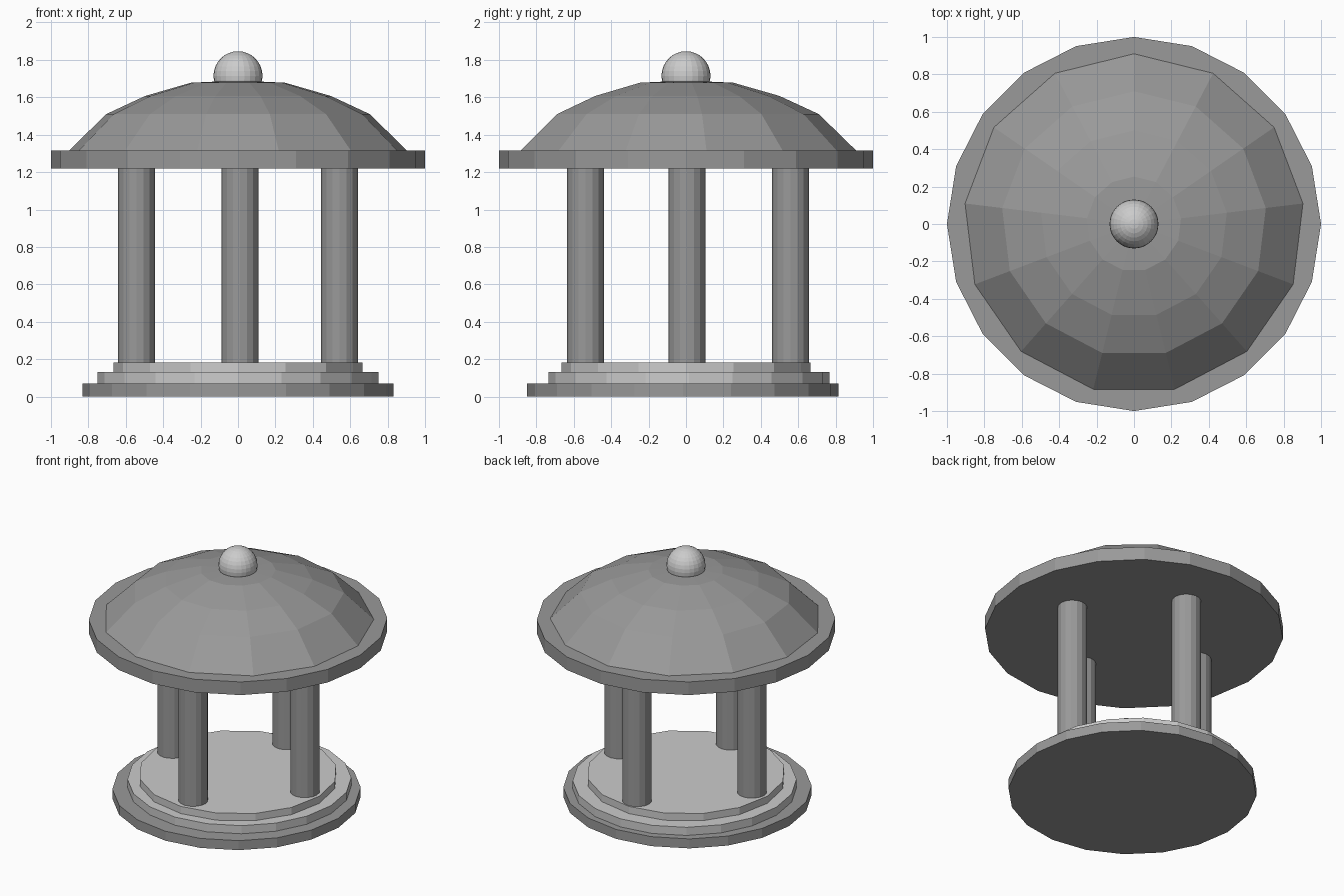
import bpy, math

if "Cube" in bpy.data.objects:
    bpy.data.objects.remove(bpy.data.objects["Cube"])


def material(name, v):
    m = bpy.data.materials.new(name)
    m.diffuse_color = (v, v, v, 1)
    m.use_nodes = True
    m.node_tree.nodes["Principled BSDF"].inputs["Base Color"].default_value = m.diffuse_color
    return m


dark = material("dark_grey_stone", 0.32)
light = material("light_grey_stone", 0.6)


def lathe(name, profile, sides, mat, x=0, y=0, start=0):
    """Closed faceted solid from (radius, height) rings, bottom to top."""
    verts, faces = [], []
    for r, z in profile:
        for i in range(sides):
            a = start + math.tau * i / sides
            verts.append((r * math.cos(a), r * math.sin(a), z))
    for k in range(len(profile) - 1):
        for i in range(sides):
            j = (i + 1) % sides
            a, b = k * sides, (k + 1) * sides
            faces.append((a + i, a + j, b + j, b + i))
    faces.append(tuple(reversed(range(sides))))
    top = (len(profile) - 1) * sides
    faces.append(tuple(range(top, top + sides)))
    mesh = bpy.data.meshes.new(name)
    mesh.from_pydata(verts, [], faces)
    mesh.materials.append(mat)
    ob = bpy.data.objects.new(name, mesh)
    ob.location = (x, y, 0)
    bpy.context.collection.objects.link(ob)
    return ob


# Stepped round base
lathe("base_step_lower", [(0.832, 0), (0.832, 0.07)], 20, dark, y=-0.017)
lathe("base_step_middle", [(0.75, 0.07), (0.75, 0.13)], 20, light, y=0.016)
lathe("base_step_upper", [(0.666, 0.13), (0.666, 0.183)], 16, light)

# Four columns
for side, x, y in (("left", -0.543, 0.005), ("right", 0.543, 0.005),
                   ("front", 0.01, -0.537), ("back", 0.01, 0.558)):
    lathe(side + "_column", [(0.099, 0.183), (0.099, 1.22)], 16, dark, x, y)

# Roof slab and thirteen-sided dome
lathe("roof_slab", [(1.0, 1.218), (1.0, 1.315)], 20, dark)
lathe("dome", [(0.91, 1.315), (0.71, 1.51), (0.5, 1.607),
               (0.253, 1.678), (0.05, 1.687)], 13, dark, start=math.pi / 2)

# Ball finial
bpy.ops.mesh.primitive_uv_sphere_add(segments=24, ring_count=16, radius=0.131,
                                     location=(0, 0, 1.715))
ball = bpy.context.object
ball.name = "ball_finial"
ball.data.materials.append(light)
